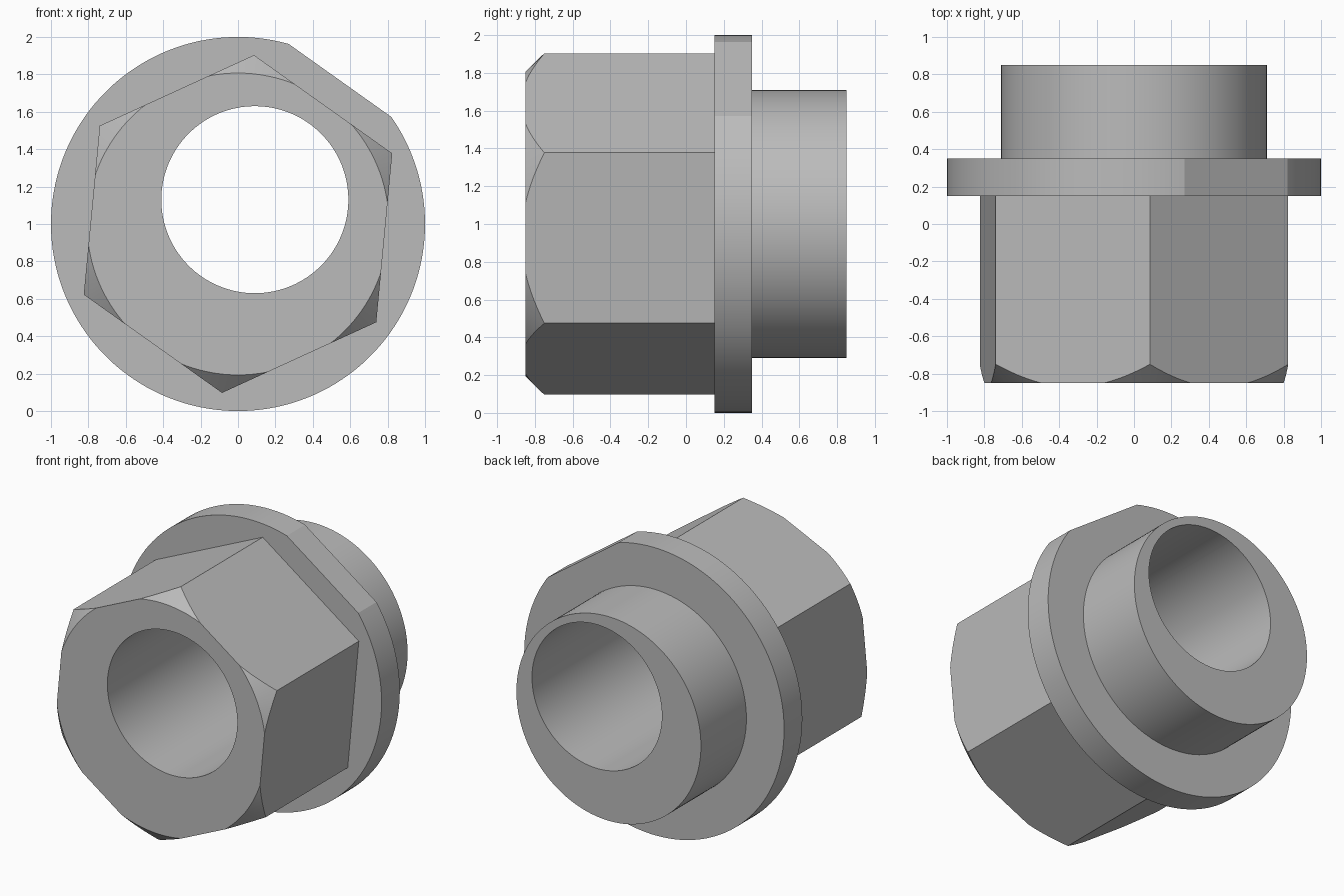
import bpy
import bmesh
from math import sin, cos, radians

cube = bpy.data.objects.get("Cube")
if cube:
    bpy.data.objects.remove(cube)

TURN = 84.6            # angle of the topmost hexagon corner
SEGMENTS = 128


def arc(radius, start=0, sweep=360, count=SEGMENTS, closed=True):
    """Points (x, z) along an arc; closed arcs skip the repeated end point."""
    steps = count if closed else count - 1
    angles = [radians(start + sweep * i / steps) for i in range(count)]
    return [(radius * cos(a), radius * sin(a)) for a in angles]


def loft(name, front, back, y0, y1, cx=0, cz=1):
    """Solid between two matching outlines placed at y0 and y1."""
    bm = bmesh.new()
    a = [bm.verts.new((cx + x, y0, cz + z)) for x, z in front]
    b = [bm.verts.new((cx + x, y1, cz + z)) for x, z in back]
    bm.faces.new(a)
    bm.faces.new(b[::-1])
    for i in range(len(a)):
        j = (i + 1) % len(a)
        bm.faces.new((a[i], b[i], b[j], a[j]))
    bmesh.ops.recalc_face_normals(bm, faces=bm.faces)
    mesh = bpy.data.meshes.new(name)
    bm.to_mesh(mesh)
    bm.free()
    obj = bpy.data.objects.new(name, mesh)
    bpy.context.collection.objects.link(obj)
    return obj


def combine(target, other, operation):
    """Apply a boolean and remove the helper solid."""
    mod = target.modifiers.new("combine", 'BOOLEAN')
    mod.operation = operation
    mod.solver = 'EXACT'
    mod.object = other
    bpy.ops.object.select_all(action='DESELECT')
    bpy.context.view_layer.objects.active = target
    target.select_set(True)
    bpy.ops.object.modifier_apply(modifier=mod.name)
    bpy.data.objects.remove(other)


# Hexagonal head with corners trimmed by a 45 degree cone
hexagon = arc(0.907, TURN, count=6)
body = loft("hex_bushing", hexagon, hexagon, -0.85, 0.25)
cone = loft("chamfer_cone", arc(0.807), arc(1.907), -0.85, 0.25)
combine(body, cone, 'INTERSECT')

# Collar: a disc with one flat parallel to a hexagon side
half_flat = 19.7
rim = arc(1, TURN - 30 + half_flat, 360 - 2 * half_flat, closed=False)
combine(body, loft("collar", rim, rim, 0.15, 0.35), 'UNION')

# Round spigot at the back
ring = arc(0.71)
combine(body, loft("spigot", ring, ring, 0.25, 0.85), 'UNION')

# Off-centre through bore
hole = arc(0.5)
combine(body, loft("bore", hole, hole, -1, 1, 0.09, 1.13), 'DIFFERENCE')

# Plain grey finish
grey = bpy.data.materials.new("grey")
grey.use_nodes = True
colour = (0.5, 0.5, 0.5, 1)
grey.diffuse_color = colour
grey.node_tree.nodes["Principled BSDF"].inputs["Base Color"].default_value = colour
body.data.materials.clear()
body.data.materials.append(grey)
for face in body.data.polygons:
    face.material_index = 0

bpy.ops.object.shade_smooth_by_angle(angle=radians(15))
